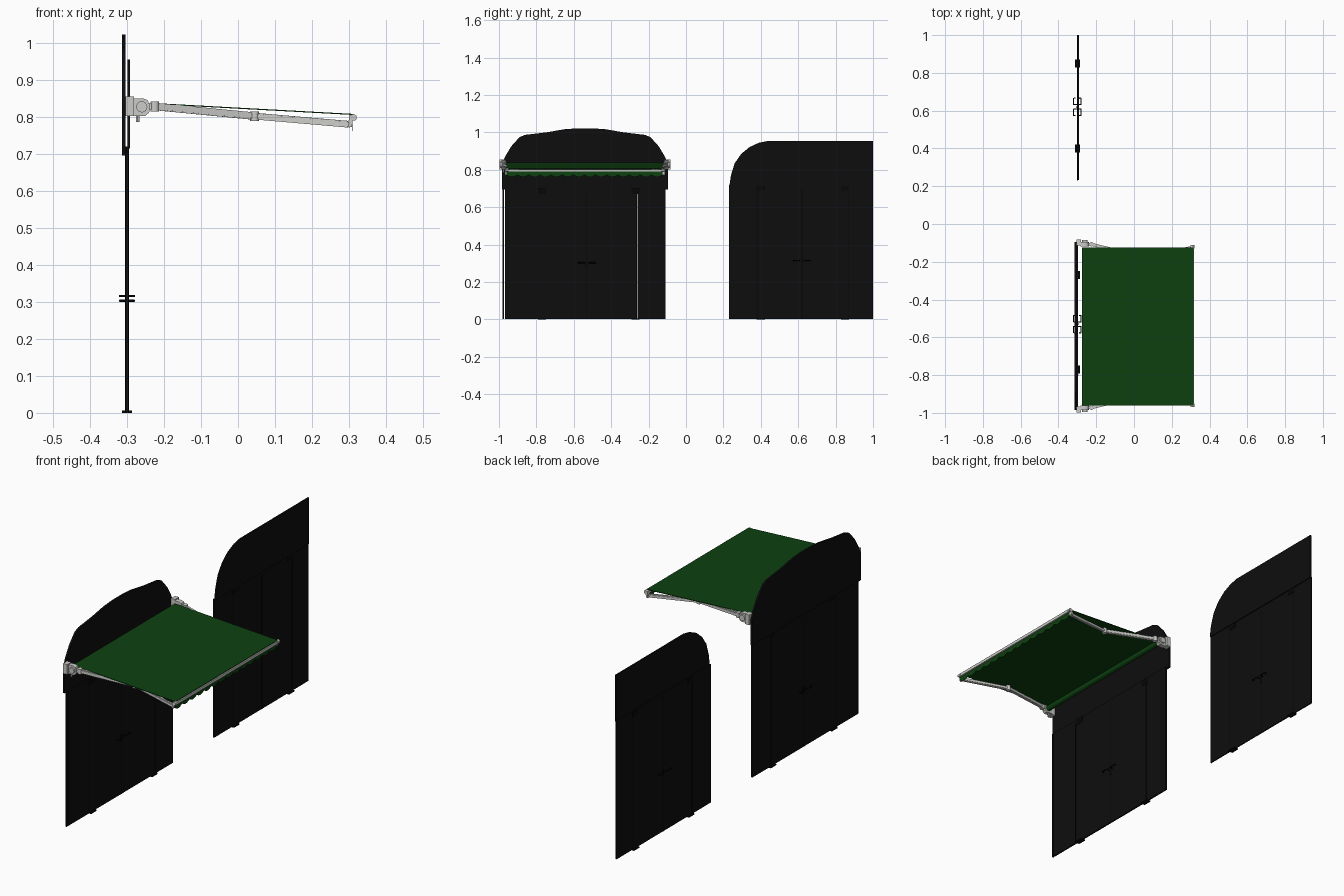
import bpy
import bmesh
import math
from mathutils import Vector

cube = bpy.data.objects.get("Cube")
if cube:
    bpy.data.objects.remove(cube)


def material(name, rgb, rough=0.7):
    m = bpy.data.materials.new(name)
    m.use_nodes = True
    m.diffuse_color = (*rgb, 1)
    node = m.node_tree.nodes["Principled BSDF"]
    node.inputs["Base Color"].default_value = (*rgb, 1)
    node.inputs["Roughness"].default_value = rough
    return m


black = material("black_panel", (0.004, 0.004, 0.004))
trim = material("dark_trim", (0.002, 0.002, 0.002))
green = material("green_fabric", (0.004, 0.052, 0.005))
grey = material("pale_metal", (0.6, 0.6, 0.58))


def finish(bm, name, mat, smooth=False):
    bmesh.ops.recalc_face_normals(bm, faces=bm.faces)
    mesh = bpy.data.meshes.new(name)
    bm.to_mesh(mesh)
    bm.free()
    mesh.materials.append(mat)
    ob = bpy.data.objects.new(name, mesh)
    bpy.context.collection.objects.link(ob)
    if smooth:
        bpy.ops.object.select_all(action='DESELECT')
        bpy.context.view_layer.objects.active = ob
        ob.select_set(True)
        bpy.ops.object.shade_smooth_by_angle()
    return ob


def box(name, x, y, z, mat):
    bm = bmesh.new()
    bmesh.ops.create_cube(bm, size=1)
    for v in bm.verts:
        v.co = [a + (b - a) * (c + 0.5) for c, (a, b) in zip(v.co, (x, y, z))]
    return finish(bm, name, mat)


def prism(name, outline, axis, start, end, mat):
    """Extrude an outline along x (outline in y, z) or along y (outline in x, z)."""
    bm = bmesh.new()
    place = (lambda a, b: (start, a, b)) if axis == 'x' else (lambda a, b: (a, start, b))
    face = bm.faces.new([bm.verts.new(place(a, b)) for a, b in outline])
    new = bmesh.ops.extrude_face_region(bm, geom=[face])["geom"]
    step = Vector((end - start, 0, 0) if axis == 'x' else (0, end - start, 0))
    bmesh.ops.translate(bm, vec=step, verts=[g for g in new if isinstance(g, bmesh.types.BMVert)])
    return finish(bm, name, mat)


def rod(name, a, b, radius, mat, segments=16):
    a, b = Vector(a), Vector(b)
    bm = bmesh.new()
    bmesh.ops.create_cone(bm, cap_ends=True, segments=segments, radius1=radius,
                          radius2=radius, depth=(b - a).length)
    bm.transform(Vector((0, 0, 1)).rotation_difference(b - a).to_matrix().to_4x4())
    bmesh.ops.translate(bm, vec=(a + b) / 2, verts=bm.verts)
    return finish(bm, name, mat, True)


def beam(name, a, b, width, height, mat):
    """Rectangular bar between two points, kept upright."""
    a, b = Vector(a), Vector(b)
    side = (b - a).cross(Vector((0, 0, 1))).normalized() * width / 2
    up = Vector((0, 0, height / 2))
    bm = bmesh.new()
    ends = [[bm.verts.new(p + s * side + t * up)
             for s, t in ((-1, -1), (1, -1), (1, 1), (-1, 1))] for p in (a, b)]
    for ring in ends:
        bm.faces.new(ring)
    for i in range(4):
        j = (i + 1) % 4
        bm.faces.new((ends[0][i], ends[0][j], ends[1][j], ends[1][i]))
    bmesh.ops.bevel(bm, geom=bm.edges[:], offset=0.003, segments=2, affect='EDGES')
    return finish(bm, name, mat, True)


def lever(name, middle, side, direction, z):
    """Door lever: stem out of the panel, a grip and a short return."""
    x = -0.30
    y = middle + direction * 0.012
    out, tip = x + side * 0.020, y + direction * 0.034
    points = [(x, y), (out, y), (out, tip), (x + side * 0.010, tip)]
    curve = bpy.data.curves.new(name, 'CURVE')
    curve.dimensions = '3D'
    curve.bevel_depth = 0.003
    curve.bevel_resolution = 2
    curve.use_fill_caps = True
    spline = curve.splines.new('POLY')
    spline.points.add(len(points) - 1)
    for p, (px, py) in zip(spline.points, points):
        p.co = (px, py, z, 1)
    curve.materials.append(trim)
    bpy.context.collection.objects.link(bpy.data.objects.new(name, curve))


def wall(name, x, panels, height, seams, middle, handle_z, feet):
    # Flat panels, seam strips, levers on both faces and floor pivots
    for i, (a, b) in enumerate(panels):
        box(f"{name}_panel_{i + 1}", x, (a, b), (0.003, height), black)
    for i, y in enumerate(seams):
        box(f"{name}_seam_{i + 1}", (x[0] - 0.001, x[1] + 0.001),
            (y - 0.002, y + 0.002), (0.003, height - 0.02), trim)
    for side in (-1, 1):
        for direction in (-1, 1):
            lever(f"{name}_lever", middle, side, direction, handle_z)
    box(f"{name}_lock", (x[0] - 0.002, x[1] + 0.002), (middle - 0.006, middle + 0.006),
        (handle_z - 0.03, handle_z + 0.012), trim)
    for y in feet:
        box(f"{name}_floor_pivot", (-0.313, -0.287), (y - 0.022, y + 0.022), (0, 0.006), trim)
        box(f"{name}_top_pivot", (-0.306, -0.294), (y - 0.022, y + 0.022),
            (height - 0.03, height), trim)


# Front wall: narrow gaps between the panels
wall("front_wall", (-0.304, -0.296),
     [(-0.98, -0.973), (-0.969, -0.262), (-0.258, -0.11)],
     0.70, [-0.80, -0.53], -0.53, 0.303, [-0.77, -0.27])
# Rear wall
wall("rear_wall", (-0.303, -0.297), [(0.23, 1.0)],
     0.72, [0.38, 0.62, 0.87], 0.62, 0.316, [0.40, 0.85])

# Arched boards above the walls
half = [(0.445, 0.695), (0.445, 0.83), (0.425, 0.875), (0.395, 0.925), (0.35, 0.975),
        (0.32, 0.987), (0.21, 1.0), (0.11, 1.017), (0.04, 1.022)]
centre = -0.54
arch = [(centre + d, z) for d, z in half] + [(centre - d, z) for d, z in reversed(half)]
prism("front_arched_board", arch, 'x', -0.314, -0.304, black)
rear = [(1.0, 0.715), (1.0, 0.955), (0.44, 0.955), (0.39, 0.945), (0.34, 0.922),
        (0.295, 0.885), (0.26, 0.835), (0.24, 0.77), (0.232, 0.715)]
prism("rear_arched_board", rear, 'x', -0.299, -0.292, black)

# Awning fabric, roller and scalloped valance
left, right = -0.96, -0.125
prism("awning_fabric", [(-0.275, 0.840), (0.314, 0.808), (0.314, 0.805), (-0.275, 0.837)],
      'y', left, right, green)
rod("fabric_roller", (-0.257, left, 0.824), (-0.257, right, 0.824), 0.014, green, 24)
scallops, steps = 14, 6
edge = [(right, 0.803), (left, 0.803)]
for i in range(scallops * steps + 1):
    y = left + (right - left) * i / (scallops * steps)
    edge.append((y, 0.773 - 0.011 * abs(math.sin(math.pi * i / steps))))
prism("valance", edge, 'x', 0.308, 0.310, green)

# Front bar carrying the fabric
box("front_bar", (0.300, 0.318), (-0.965, -0.118), (0.790, 0.803), grey)

# Folding arms, brackets and bar caps on both ends
for side, name in ((-1, "right"), (1, "left")):
    def at(x, d, z):
        return (x, centre + side * d, z)

    def span(a, b):
        return tuple(sorted((centre + side * a, centre + side * b)))

    shoulder, elbow, wrist = at(-0.225, 0.432, 0.828), at(0.045, 0.368, 0.802), at(0.30, 0.415, 0.780)
    beam(name + "_upper_arm", shoulder, elbow, 0.016, 0.020, grey)
    beam(name + "_forearm", elbow, wrist, 0.014, 0.018, grey)
    for part, (x, y, z) in (("shoulder", shoulder), ("elbow", elbow)):
        rod(f"{name}_{part}_joint", (x, y, z - 0.013), (x, y, z + 0.013), 0.012, grey)

    casing = [(-0.282, 0.803), (-0.250, 0.803), (-0.240, 0.812), (-0.238, 0.830),
              (-0.244, 0.845), (-0.256, 0.850), (-0.282, 0.850)]
    y0, y1 = span(0.422, 0.446)
    prism(name + "_bracket", casing, 'y', y0, y1, grey)
    box(name + "_wall_plate", (-0.304, -0.281), span(0.425, 0.458), (0.803, 0.855), grey)
    rod(name + "_roller_cap", at(-0.260, 0.446, 0.827), at(-0.260, 0.454, 0.827), 0.015, grey)
    box(name + "_shoulder_link", (-0.245, -0.222), span(0.424, 0.440), (0.820, 0.838), grey)
    cap = [(0.298, 0.771), (0.308, 0.773), (0.310, 0.790), (0.320, 0.793),
           (0.320, 0.803), (0.312, 0.808), (0.300, 0.803)]
    y0, y1 = span(0.410, 0.428)
    prism(name + "_bar_cap", cap, 'y', y0, y1, grey)

# Crank eye under one bracket
rod("crank_eye", (-0.271, -0.975, 0.786), (-0.271, -0.975, 0.806), 0.005, grey, 12)
